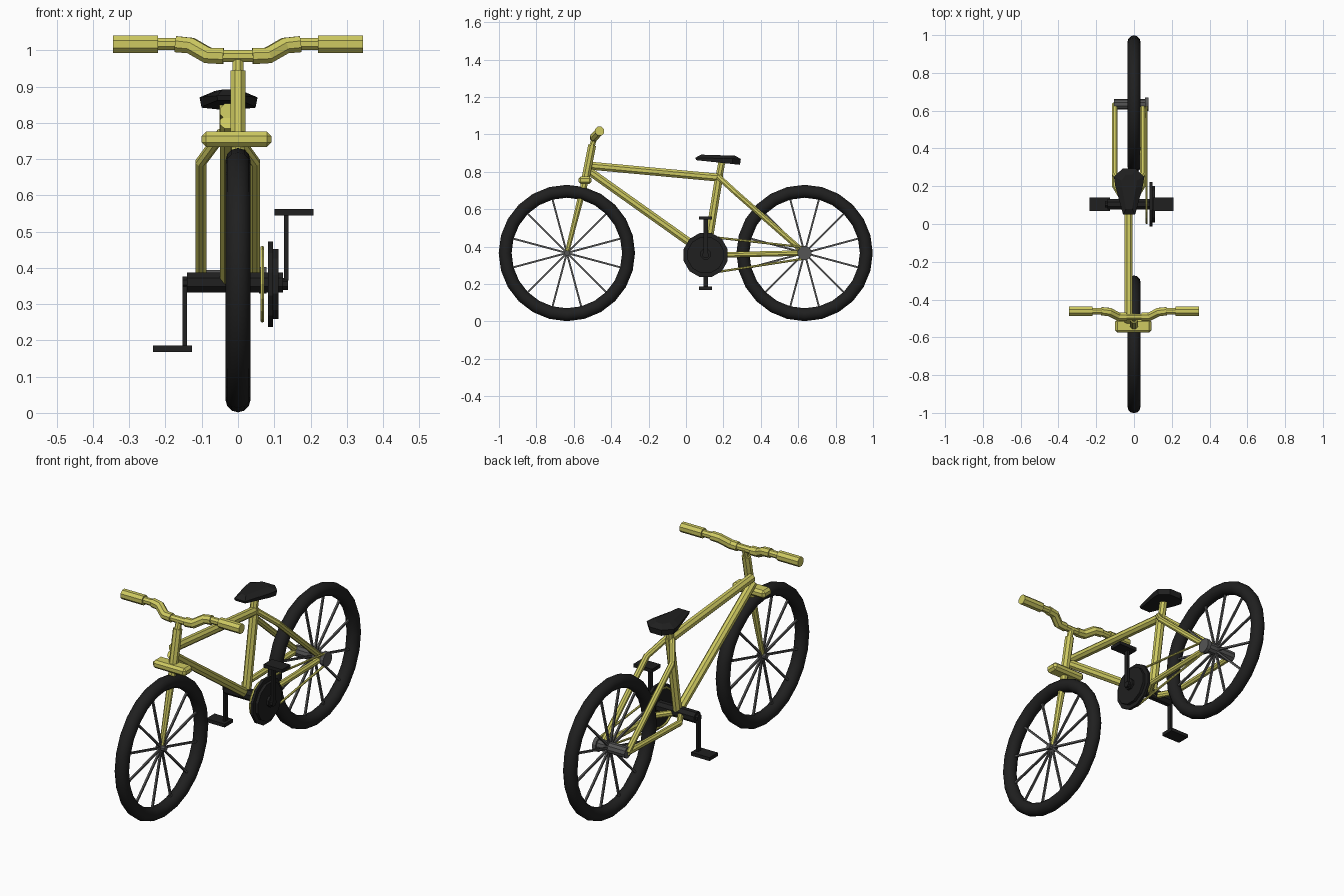
import bpy, bmesh
from math import sin, cos, pi, radians
from mathutils import Vector

if "Cube" in bpy.data.objects:
    bpy.data.objects.remove(bpy.data.objects["Cube"])


def material(name, rgb):
    m = bpy.data.materials.new(name)
    m.diffuse_color = (*rgb, 1)
    m.use_nodes = True
    m.node_tree.nodes["Principled BSDF"].inputs["Base Color"].default_value = m.diffuse_color
    return m


YELLOW = material("yellow_paint", (0.62, 0.59, 0.12))
BLACK = material("black_rubber", (0.014, 0.014, 0.014))
STEEL = material("dark_steel", (0.09, 0.09, 0.09))
CX = -0.028          # the frame sits slightly left of the wheels
AXLE_F, AXLE_R = (-0.637, 0.366), (0.634, 0.366)
CRANK = (0.105, 0.355)


def finish(name, bm, mat):
    bmesh.ops.recalc_face_normals(bm, faces=bm.faces)
    me = bpy.data.meshes.new(name)
    bm.to_mesh(me)
    bm.free()
    ob = bpy.data.objects.new(name, me)
    bpy.context.collection.objects.link(ob)
    me.materials.append(mat)
    return ob


def tube(name, pts, radii, mat=YELLOW, sides=8, closed=False):
    """Sweep a polygon section along a path."""
    pts = [Vector(p) for p in pts]
    n = len(pts)
    if not isinstance(radii, (list, tuple)):
        radii = [radii] * n
    d = pts[1] - pts[0]
    ref = Vector((1, 0, 0)) if abs(d.normalized().x) < 0.8 else Vector((0, 0, 1))
    bm = bmesh.new()
    rings = []
    for i, p in enumerate(pts):
        a = pts[(i - 1) % n] if closed or i else p
        b = pts[(i + 1) % n] if closed or i < n - 1 else p
        t = (b - a).normalized()
        v = t.cross(ref).normalized()
        u = v.cross(t)
        rings.append([bm.verts.new(p + radii[i] * (u * cos(w) + v * sin(w)))
                      for w in ((k + 0.5) * 2 * pi / sides for k in range(sides))])
    for i in range(n if closed else n - 1):
        r, s = rings[i], rings[(i + 1) % n]
        for k in range(sides):
            j = (k + 1) % sides
            bm.faces.new((r[k], r[j], s[j], s[k]))
    if not closed:
        bm.faces.new(rings[0])
        bm.faces.new(rings[-1])
    return finish(name, bm, mat)


def box(name, lo, hi, mat=BLACK):
    bm = bmesh.new()
    bmesh.ops.create_cube(bm, size=1)
    for v in bm.verts:
        v.co = [(a + b) / 2 + c * (b - a) for a, b, c in zip(lo, hi, v.co)]
    return finish(name, bm, mat)


def disc(name, x0, x1, r, yz, mat, sides=12):
    return tube(name, [(x0, *yz), (x1, *yz)], r, mat, sides)


# wheels: tyre, inner rim and twelve spokes
for side, (y, z) in (("front", AXLE_F), ("rear", AXLE_R)):
    bpy.ops.mesh.primitive_torus_add(major_segments=24, minor_segments=12,
                                     major_radius=0.33, minor_radius=0.0345,
                                     location=(0, y, z), rotation=(0, pi / 2, 0))
    tyre = bpy.context.object
    tyre.name = side + "_tyre"
    tyre.data.materials.append(BLACK)
    bpy.ops.object.shade_smooth_by_angle(angle=radians(32))
    for k in range(12):
        a = radians(15 + 30 * k)
        tube(f"{side}_spoke_{k + 1}", [(0, y, z), (0, y + 0.31 * cos(a), z + 0.31 * sin(a))],
             0.007, STEEL, 4)
disc("front_hub", -0.025, 0.025, 0.015, AXLE_F, STEEL, 8)
disc("rear_hub", -0.105, 0.075, 0.029, AXLE_R, STEEL, 10)
disc("rear_sprocket", 0.058, 0.078, 0.038, AXLE_R, STEEL, 12)

# steering column, crown and fork
tube("fork", [(0, -0.54, 0.75), (0, *AXLE_F)], [0.02, 0.012])
tube("head_tube", [(0, -0.537, 0.765), (0, -0.502, 0.942)], 0.023)
tube("stem", [(0, -0.502, 0.94), (0, -0.488, 0.985)], 0.016)
crown = box("fork_crown", (-0.1, -0.575, 0.734), (0.092, -0.505, 0.776), YELLOW)
bev = crown.modifiers.new("bevel", "BEVEL")
bev.width = 0.012
bev.segments = 1

# handlebar: thin centre, then bend, neck and grip on each side
tube("handlebar_centre", [(-0.05, -0.492, 0.984), (0.05, -0.492, 0.984)], 0.018)
for s, side in ((-1, "left"), (1, "right")):
    tube(f"handlebar_bend_{side}",
         [(s * 0.04, -0.492, 0.984), (s * 0.083, -0.49, 0.986),
          (s * 0.13, -0.466, 1.013), (s * 0.172, -0.462, 1.017)], 0.024)
    tube(f"handlebar_neck_{side}", [(s * 0.16, -0.462, 1.017), (s * 0.23, -0.462, 1.017)], 0.018)
    tube(f"grip_{side}", [(s * 0.22, -0.462, 1.017), (s * 0.345, -0.462, 1.017)], 0.026)

# main frame
tube("top_tube", [(CX, -0.505, 0.832), (CX, 0.185, 0.768)], 0.023)
tube("down_tube", [(CX, -0.515, 0.802), (CX, 0.1, 0.365)], 0.023)
tube("seat_tube", [(CX, 0.107, 0.345), (CX, 0.178, 0.782)], 0.023)
tube("seat_post", [(CX - 0.004, 0.175, 0.765), (CX - 0.004, 0.192, 0.855)], 0.02)
for s, side in ((-1, "left"), (1, "right")):
    x0, x1 = CX + s * 0.015, CX + s * 0.074
    tube(f"seat_stay_{side}", [(x0, 0.175, 0.772), (x1, 0.262, 0.692), (x1, *AXLE_R)], 0.016)
    tube(f"chain_stay_{side}", [(x0, 0.105, 0.352), (x1, 0.2, 0.356), (x1, *AXLE_R)], 0.016)

# saddle: three stacked outlines
half = [(0.032, 0.05), (0.073, 0.2), (0.08, 0.25), (0.035, 0.293)]
outline = half + [(-x, y) for x, y in reversed(half)]
bm = bmesh.new()
rings = []
for scale, base in ((0.93, 0.85), (1.0, 0.872), (0.5, 0.889)):
    rings.append([bm.verts.new((CX + 0.002 + x * scale, 0.17 + (y - 0.17) * (scale + 1) / 2,
                                base - 0.06 * (y - 0.17) * (1.7 if scale < 1 and base < 0.86 else 0.4)))
                  for x, y in outline])
for r, s in zip(rings, rings[1:]):
    for k in range(8):
        j = (k + 1) % 8
        bm.faces.new((r[k], r[j], s[j], s[k]))
bm.faces.new(rings[0])
bm.faces.new(rings[-1])
finish("saddle", bm, BLACK)

# drivetrain
cy, cz = CRANK
disc("crank_axle", -0.14, 0.124, 0.03, (cy, 0.36), BLACK, 8)
disc("chainring_large", 0.083, 0.097, 0.122, CRANK, BLACK, 12)
disc("chainring_small", 0.096, 0.112, 0.1, CRANK, BLACK, 12)
for s, side, xa, xp in ((1, "right", 0.127, 0.1), (-1, "left", -0.153, -0.235)):
    z = 0.365 + s * 0.188
    box(f"crank_arm_{side}", (xa, cy - 0.012, min(z, 0.365)), (xa + 0.012, cy + 0.012, max(z, 0.365)))
    box(f"pedal_{side}", (xp, cy - 0.035, z - 0.009), (xp + 0.108, cy + 0.035, z + 0.009))
disc("crank_end_right", 0.11, 0.138, 0.018, CRANK, BLACK, 8)
disc("crank_end_left", -0.153, -0.13, 0.018, (cy, 0.36), BLACK, 8)

# chain loop around both sprockets
arc = [pi * k / 8 for k in range(9)]
path = [(0.067, cy - 0.1 * sin(a), cz + 0.1 * cos(a)) for a in arc]
path += [(0.067, AXLE_R[0] + 0.03 * sin(a), AXLE_R[1] - 0.03 * cos(a)) for a in arc]
tube("chain", path, 0.006, YELLOW, 6, closed=True)
